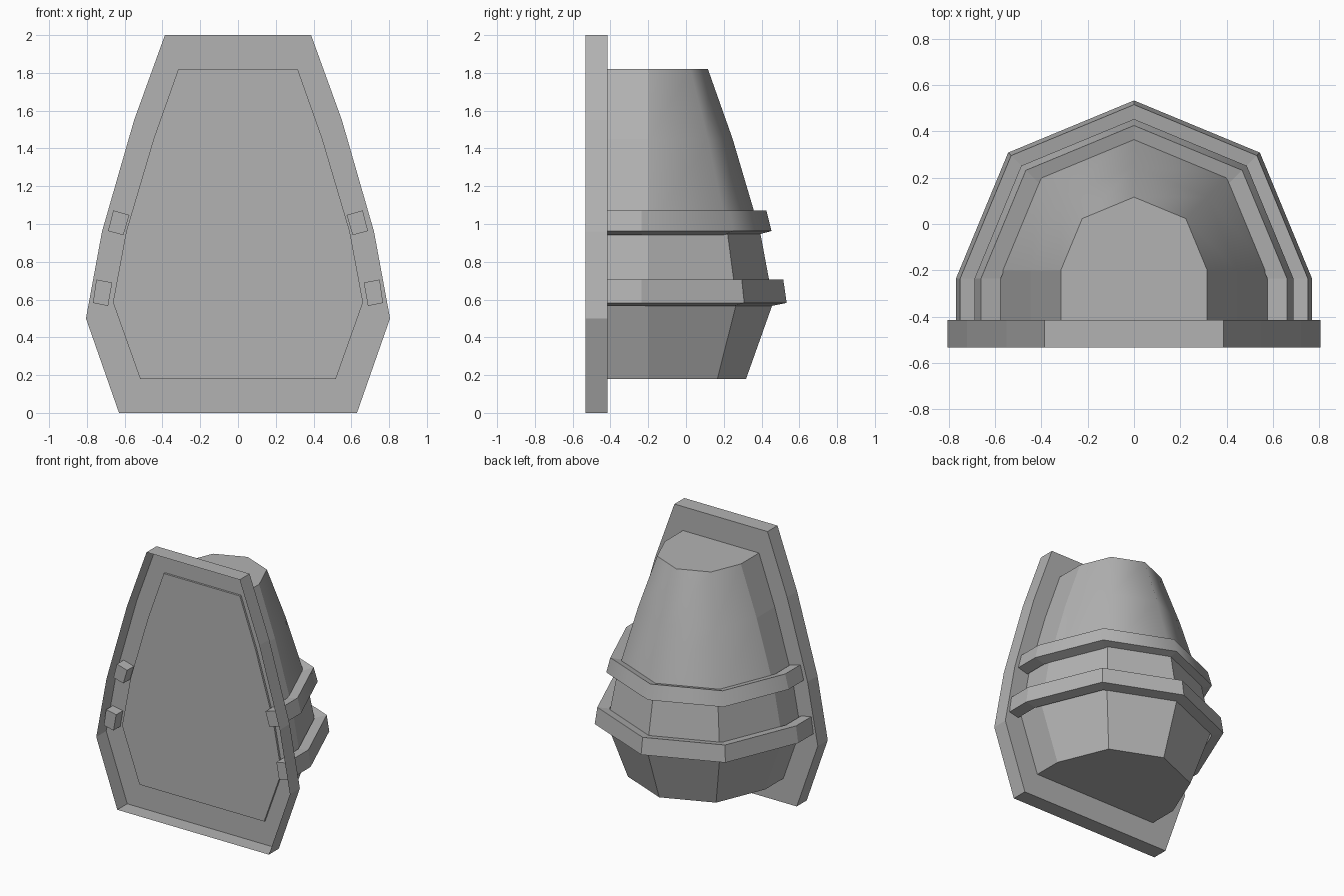
import bpy, bmesh
from math import cos, sin, pi

if "Cube" in bpy.data.objects:
    bpy.data.objects.remove(bpy.data.objects["Cube"])

BACK_Y = -0.415   # rear face of the tray
FRONT_Y = -0.533  # open front rim of the tray

# Dark grey for every part
grey = bpy.data.materials.new("dark_grey")
grey.diffuse_color = (0.45, 0.45, 0.45, 1)
grey.use_nodes = True
grey.node_tree.nodes["Principled BSDF"].inputs["Base Color"].default_value = grey.diffuse_color


def finish(name, bm):
    bmesh.ops.recalc_face_normals(bm, faces=bm.faces)
    me = bpy.data.meshes.new(name)
    bm.to_mesh(me)
    bm.free()
    me.materials.append(grey)
    ob = bpy.data.objects.new(name, me)
    bpy.context.collection.objects.link(ob)
    return ob


def arch(bm, r, z, centre_y, front_y):
    """Half octagon of radius r with straight legs running forward."""
    pts = [(r, front_y)]
    pts += [(r * cos(k * pi / 4), centre_y + r * sin(k * pi / 4)) for k in range(5)]
    pts += [(-r, front_y)]
    return [bm.verts.new((x, y, z)) for x, y in pts]


# Tapered back tray: rear panel and outer wall, open at the front
half = [(0.63, 0), (0.805, 0.5), (0.72, 0.96), (0.55, 1.55), (0.387, 2)]
outline = half + [(-x, z) for x, z in reversed(half)]
bm = bmesh.new()
rear = [bm.verts.new((x, BACK_Y, z)) for x, z in outline]
rim = [bm.verts.new((x, FRONT_Y, z)) for x, z in outline]
bm.faces.new(reversed(rear))
n = len(outline)
for i in range(n):
    j = (i + 1) % n
    bm.faces.new((rim[i], rim[j], rear[j], rear[i]))
finish("back_tray", bm)

# Barrel body: stacked half-octagon sections, smooth on the upper curved part
sections = [(0.518, 0.18), (0.662, 0.585), (0.592, 0.96), (0.447, 1.45), (0.316, 1.82)]
bm = bmesh.new()
rings = [arch(bm, r, z, -0.2, BACK_Y - 0.015) for r, z in sections]
for level, (a, b) in enumerate(zip(rings, rings[1:])):
    for i in range(7):
        j = (i + 1) % 7
        f = bm.faces.new((a[i], a[j], b[j], b[i]))
        f.smooth = level >= 2 and 1 <= i <= 4
bm.faces.new(reversed(rings[0]))
bm.faces.new(rings[-1])
finish("barrel_body", bm)


# Hoops: tilted square section swept along the arch, ends poking into the tray
def hoop(name, section, smooth_outside=False):
    bm = bmesh.new()
    rings = [arch(bm, r, z, -0.235, BACK_Y - 0.08) for r, z in section]
    for k in range(4):
        a, b = rings[k], rings[(k + 1) % 4]
        for i in range(6):
            f = bm.faces.new((a[i], a[i + 1], b[i + 1], b[i]))
            f.smooth = smooth_outside and k == 0 and 1 <= i <= 4
    for end in (0, 6):
        bm.faces.new([r[end] for r in rings])
    finish(name, bm)


hoop("lower_hoop", [(0.768, 0.582), (0.75, 0.706), (0.666, 0.69), (0.688, 0.566)])
hoop("upper_hoop", [(0.688, 0.963), (0.66, 1.072), (0.575, 1.048), (0.607, 0.941)], True)
